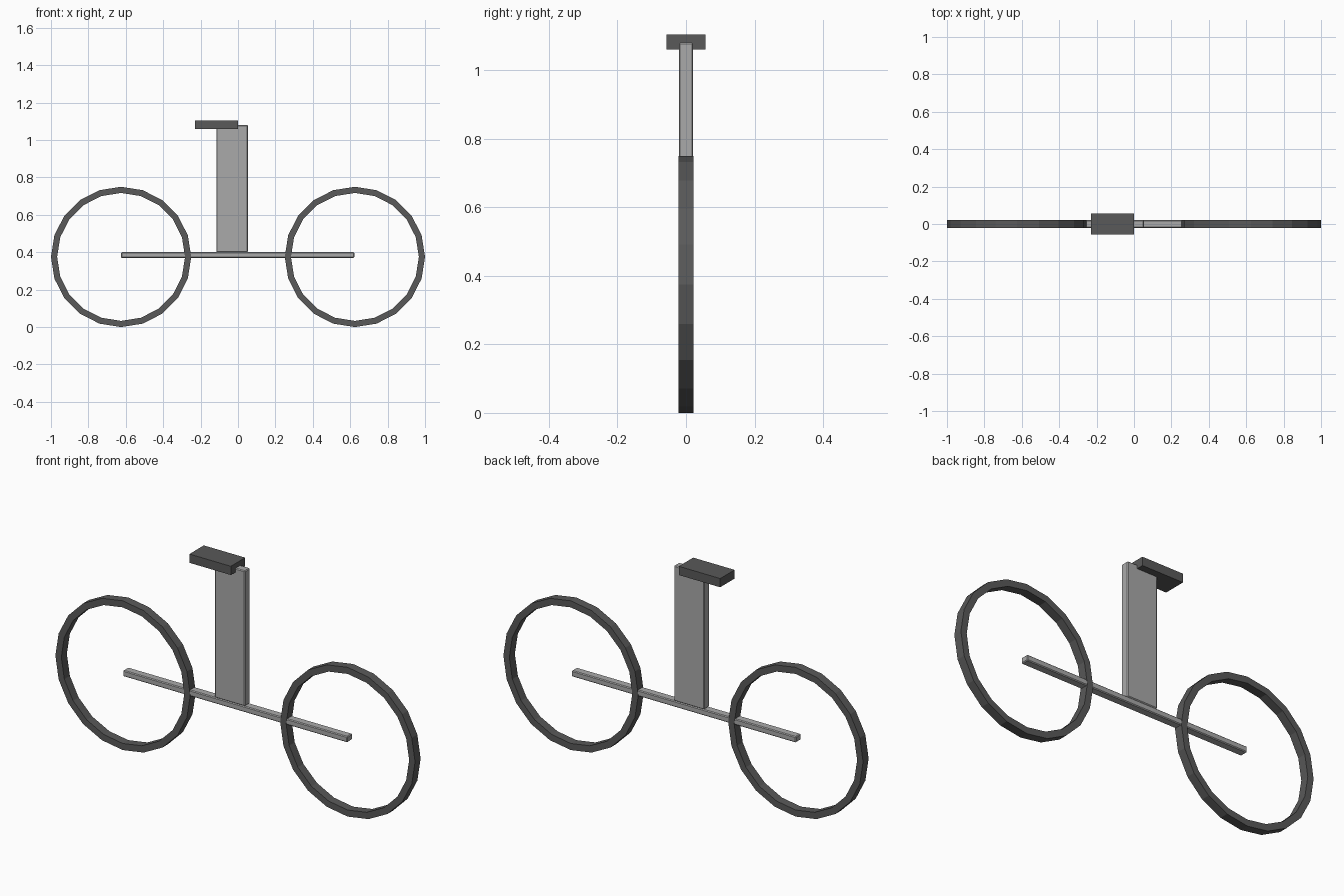
import bpy, bmesh, math

cube = bpy.data.objects.get("Cube")
if cube:
    bpy.data.objects.remove(cube, do_unlink=True)


def material(name, value):
    m = bpy.data.materials.new(name)
    m.use_nodes = True
    color = (value, value, value, 1)
    m.diffuse_color = color
    m.node_tree.nodes["Principled BSDF"].inputs["Base Color"].default_value = color
    return m


frame_grey = material("frame grey", 0.40)
dark_rubber = material("dark rubber", 0.10)


def finish(bm, name, mat):
    bmesh.ops.recalc_face_normals(bm, faces=bm.faces)
    mesh = bpy.data.meshes.new(name)
    bm.to_mesh(mesh)
    bm.free()
    mesh.materials.append(mat)
    ob = bpy.data.objects.new(name, mesh)
    bpy.context.collection.objects.link(ob)
    return ob


def box(name, x, y, z, mat, bevel=0):
    """Box spanning the (low, high) ranges x, y and z."""
    bm = bmesh.new()
    bmesh.ops.create_cube(bm, size=1)
    for v in bm.verts:
        for i, (low, high) in enumerate((x, y, z)):
            v.co[i] = high if v.co[i] > 0 else low
    ob = finish(bm, name, mat)
    if bevel:
        mod = ob.modifiers.new("chamfer", "BEVEL")
        mod.width = bevel
        mod.segments = 1
    return ob


def wheel(name, x, z, outer, inner, half_width, sides=20):
    """Flat-faced ring of rectangular section with its axle along y."""
    bm = bmesh.new()
    section = ((outer, -half_width), (outer, half_width),
               (inner, half_width), (inner, -half_width))
    rings = []
    for i in range(sides):
        a = math.tau * i / sides
        rings.append([bm.verts.new((x + r * math.cos(a), y, z + r * math.sin(a)))
                      for r, y in section])
    for i, ring in enumerate(rings):
        after = rings[(i + 1) % sides]
        for j in range(4):
            k = (j + 1) % 4
            bm.faces.new((ring[j], ring[k], after[k], after[j]))
    return finish(bm, name, mat=dark_rubber)


# Wheels
for side, sign in (("right", -1), ("left", 1)):
    wheel(side + "_wheel", sign * 0.625, 0.375, 0.375, 0.342, 0.022)

# Frame
box("frame_bar", (-0.625, 0.622), (-0.021, 0.021), (0.37, 0.40), frame_grey, 0.004)
box("seat_post", (-0.115, 0.053), (-0.021, 0.021), (0.40, 1.08), frame_grey, 0.004)

# Seat
box("seat", (-0.23, 0), (-0.057, 0.057), (1.06, 1.104), dark_rubber)
